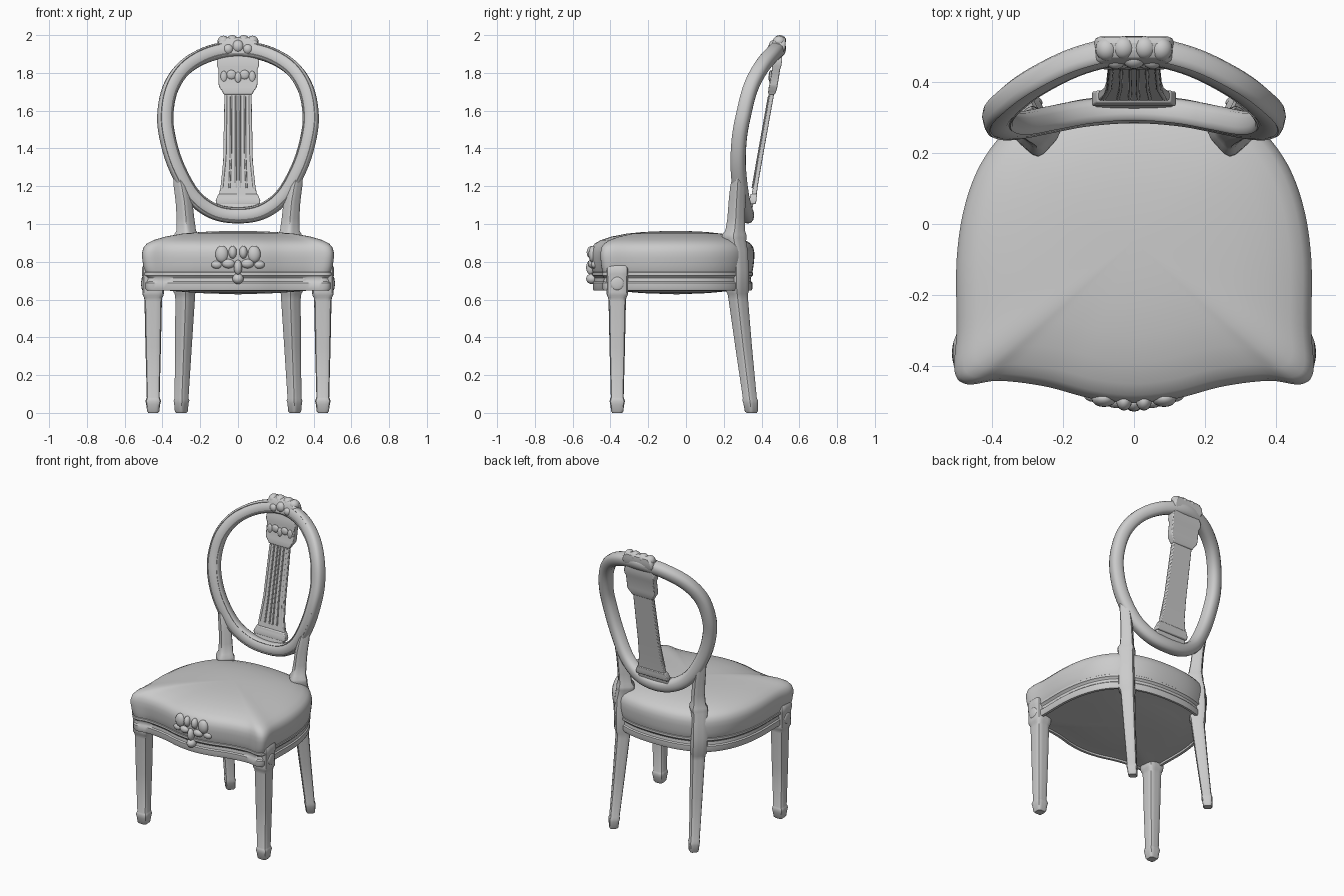
import bpy, bmesh, math
from mathutils import Vector


def loft(name, rings, closed=False, mirror=False, bevel=0.0, angle=40):
    """Skin a list of equal-length vertex rings; ends capped unless closed."""
    bm = bmesh.new()
    rows = [[bm.verts.new(p) for p in r] for r in rings]
    n = len(rows[0])
    pairs = list(zip(rows, rows[1:])) + ([(rows[-1], rows[0])] if closed else [])
    for a, b in pairs:
        for i in range(n):
            j = (i + 1) % n
            bm.faces.new((a[i], a[j], b[j], b[i]))
    if not closed:
        bm.faces.new(rows[0])
        bm.faces.new(rows[-1])
    return finish(name, bm, mirror, bevel, angle)


def finish(name, bm, mirror=False, bevel=0.0, angle=40):
    bmesh.ops.recalc_face_normals(bm, faces=bm.faces)
    me = bpy.data.meshes.new(name)
    bm.to_mesh(me)
    bm.free()
    ob = bpy.data.objects.new(name, me)
    bpy.context.collection.objects.link(ob)
    bpy.ops.object.select_all(action='DESELECT')
    ob.select_set(True)
    bpy.context.view_layer.objects.active = ob
    bpy.ops.object.shade_smooth_by_angle(angle=math.radians(angle))
    if bevel:
        m = ob.modifiers.new("soft_edges", 'BEVEL')
        m.width, m.segments = bevel, 2
    if mirror:
        ob.modifiers.new("mirror", 'MIRROR')
    return ob


def spline(pts, steps, closed=True):
    """Catmull-Rom through closed loop of points."""
    out, n = [], len(pts)
    P = [Vector(p) for p in pts]
    for i in range(n):
        a, b, c, d = (P[(i + k) % n] for k in (-1, 0, 1, 2))
        for s in range(steps):
            t = s / steps
            out.append(0.5 * (2 * b + (c - a) * t + (2 * a - 5 * b + 4 * c - d) * t * t
                              + (3 * b - a - 3 * c + d) * t ** 3))
    return out


def mirrored(half):
    """Close a half loop whose first and last points lie on x = 0."""
    return half + [(-p[0], *p[1:]) for p in half[-2:0:-1]]


def section(x, y, z, h, turn=0.0, power=5, n=24):
    """Horizontal rounded square of half-width h."""
    out = []
    for i in range(n):
        a = 2 * math.pi * i / n
        c, s = math.cos(a), math.sin(a)
        r = h / (abs(c) ** power + abs(s) ** power) ** (1 / power)
        out.append((x + r * math.cos(a + turn), y + r * math.sin(a + turn), z))
    return out


def blobs(name, items, mirror=True):
    """Carved ornament made of ellipsoids: (centre, radii)."""
    bm = bmesh.new()
    for c, r in items:
        g = bmesh.ops.create_uvsphere(bm, u_segments=16, v_segments=10, radius=1)
        for v in g['verts']:
            v.co = Vector((c[k] + v.co[k] * r[k] for k in range(3)))
    return finish(name, bm, mirror)


# Seat plan shared by cushion, rail and underside
plan = spline(mirrored([(0, -.505), (.12, -.492), (.25, -.458), (.38, -.442), (.47, -.452),
                        (.506, -.415), (.50, -.30), (.50, -.10), (.475, .06), (.42, .19),
                        (.33, .285), (.18, .345), (0, .362)]), 5)


def plan_ring(scale, z):
    return [(p.x * scale, -.05 + (p.y + .05) * scale, z) for p in plan]


loft("seat_cushion", [plan_ring(s, z) for s, z in
     [(.3, .73), (.96, .73), (.975, .745), (.99, .78), (1, .82), (1, .85), (.985, .877), (.95, .897),
      (.88, .915), (.75, .934), (.58, .949), (.38, .958), (.18, .962), (.03, .963)]], angle=60)

# Moulded rail with a sagging underside
loft("seat_rail", [plan_ring(s, z) for s, z in
     [(.03, .628), (.4, .634), (.7, .646), (.88, .66), (.925, .66), (.93, .648), (.965, .648),
      (.975, .66), (.975, .688), (.96, .695), (.955, .715), (.965, .722), (.982, .728),
      (.982, .742), (.96, .75), (.5, .75)]], angle=35)

# Front legs: corner block, taper, collar and foot
loft("front_leg", [section(.449, -.364, z, h) for z, h in
     [(0, .026), (.008, .032), (.045, .037), (.062, .041), (.075, .037), (.082, .034), (.35, .041),
      (.59, .046), (.61, .048), (.622, .055), (.64, .057), (.72, .057), (.735, .060),
      (.765, .060), (.78, .052)]], mirror=True)

# Raised panel on the front and outer faces of each corner block
for nm, c, r in (("block_rosette_front", (.449, -.42, .685), (.035, .012, .035)),
                 ("block_rosette_side", (.505, -.364, .685), (.008, .035, .035))):
    blobs(nm, [(c, r)])

# Back legs run up through the seat into the posts
T = math.radians(42)
loft("back_leg_and_post", [section(x, y, z, h, T) for x, y, z, h in
     [(.300, .347, 0, .022), (.300, .346, .008, .028), (.300, .342, .05, .031),
      (.299, .340, .065, .034), (.299, .338, .078, .030), (.289, .305, .35, .036),
      (.280, .277, .60, .042), (.281, .274, .63, .044), (.283, .272, .645, .050),
      (.286, .271, .75, .050), (.284, .268, .86, .048), (.278, .258, .91, .049),
      (.274, .255, .925, .053), (.273, .255, .945, .052), (.274, .260, .965, .042),
      (.278, .266, 1.03, .038), (.286, .270, 1.12, .036), (.300, .275, 1.20, .033),
      (.318, .278, 1.27, .022)]], mirror=True)

# Oval back frame: moulded section swept round an egg-shaped, bowed loop
path = spline(mirrored([(0, .322, 1.045), (.13, .313, 1.068), (.24, .293, 1.15), (.325, .277, 1.30),
                        (.372, .282, 1.45), (.385, .305, 1.58), (.357, .342, 1.72),
                        (.28, .40, 1.83), (.15, .462, 1.902), (0, .49, 1.925)]), 6)
half = [(0, -.038), (.018, -.036), (.027, -.031), (.030, -.034), (.037, -.029), (.041, -.015),
        (.041, .012), (.034, .028), (.018, .037), (0, .039)]
profile = mirrored(half)
centre = Vector((0, .38, 1.5))
rings = []
for i, p in enumerate(path):
    t = (path[(i + 1) % len(path)] - path[i - 1]).normalized()
    o = p - centre
    o = (o - t * o.dot(t)).normalized()
    d = t.cross(o)
    if d.y < 0:
        d = -d
    rings.append([p + o * a + d * b for a, b in profile])
loft("back_frame", rings, closed=True, angle=50)


def slab(name, rows, bevel=.005):
    """Leaning panel from rows of (z, y, half width, half thickness)."""
    return loft(name, [[(-w, y - t, z), (w, y - t, z), (w, y + t, z), (-w, y + t, z)]
                       for z, y, w, t in rows], bevel=bevel, angle=30)


# Central splat with flared foot, plinth and capital
slab("splat", [(1.12, .355, .105, .014), (1.17, .363, .098, .013), (1.23, .373, .085, .012),
               (1.35, .394, .078, .012), (1.68, .453, .072, .012), (1.75, .465, .072, .012)])
slab("splat_plinth", [(1.105, .350, .116, .018), (1.125, .353, .118, .021),
                      (1.140, .356, .112, .018), (1.16, .360, .104, .018)])
slab("splat_link", [(1.05, .330, .11, .014), (1.12, .348, .11, .012)])
slab("splat_capital", [(1.685, .453, .075, .017), (1.70, .456, .082, .021), (1.725, .461, .100, .023),
                       (1.74, .464, .103, .022), (1.82, .477, .103, .022),
                       (1.835, .479, .111, .025), (1.865, .484, .111, .025), (1.90, .488, .09, .02)])

# Raised beads on both edges and flutes of the splat front
for x0, x1, w in ((.086, .064, .007), (.045, .036, .005), (.012, .010, .005)):
    rows = [(1.19, .367 - .015, x0), (1.35, .394 - .014, (x0 + x1 * 3) / 4), (1.68, .453 - .014, x1)]
    loft("splat_bead", [[(x + w * math.cos(a), y + .005 * math.sin(a), z)
                         for a in (math.tau * k / 8 for k in range(8))] for z, y, x in rows],
         mirror=True, angle=60)
blobs("capital_carving", [((.035, .450, 1.79), (.026, .012, .025)), ((.075, .450, 1.78), (.018, .010, .03)),
                          ((0, .449, 1.775), (.018, .012, .03))])

# Carved crest on top of the frame
slab("crest_base", [(1.895, .478, .095, .032), (1.925, .487, .113, .038), (1.955, .491, .110, .037),
                    (1.98, .497, .092, .030), (1.99, .50, .07, .022)], bevel=.012)
blobs("crest_carving", [((.03, .497, 1.972), (.032, .033, .028)), ((.077, .493, 1.965), (.032, .034, .032)),
                        ((.098, .480, 1.925), (.020, .034, .026)), ((0, .465, 1.94), (.032, .028, .034)),
                        ((.052, .462, 1.925), (.028, .026, .028))])

# Carved knot at the middle of the front rail
blobs("front_carving", [((.028, -.500, .85), (.022, .026, .034)), ((.085, -.492, .84), (.035, .024, .045)),
                        ((.05, -.495, .79), (.035, .024, .025)), ((.112, -.482, .785), (.03, .02, .022)),
                        ((0, -.503, .77), (.022, .026, .04)), ((0, -.497, .71), (.03, .032, .028))])
